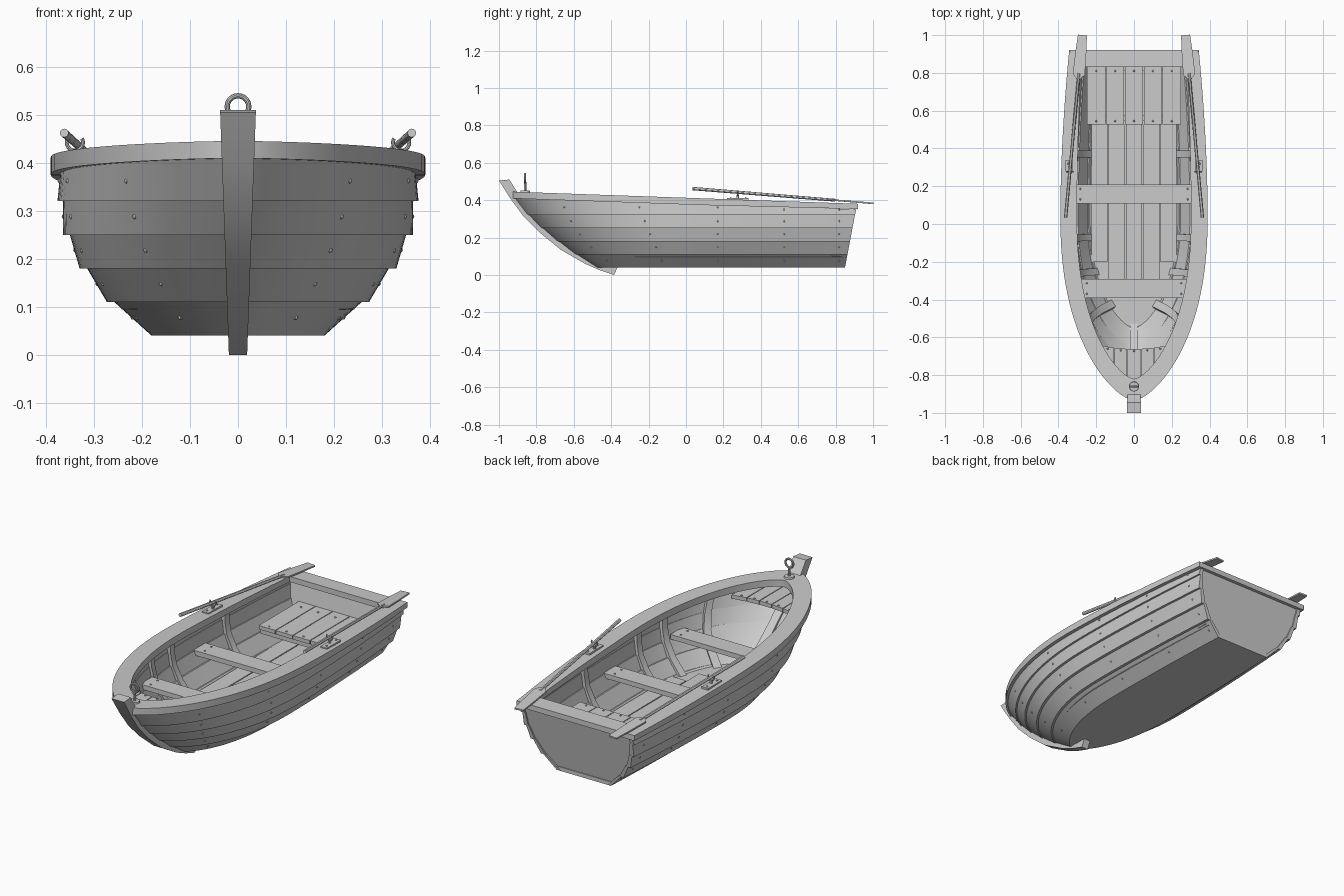
import bpy, bmesh, math
from mathutils import Vector, Matrix

if "Cube" in bpy.data.objects:
    bpy.data.objects.remove(bpy.data.objects["Cube"])

YM = 0.05  # widest station
SEAM_Z = [0.04, 0.11, 0.18, 0.25, 0.32, 0.42]
SEAM_W = [0.178, 0.267, 0.323, 0.358, 0.370, 0.37]
Q = 0.66   # bow fullness


def sheer(y): return 0.445 - 0.035 * (y + 0.92)
def bow(z): return -0.415 - 1.7 * z + 1.09 * z * z
def stern(z): return 0.85 + 0.19 * (z - 0.04)


def width(z):
    for i in range(5):
        if z <= SEAM_Z[i + 1] or i == 4:
            t = (z - SEAM_Z[i]) / (SEAM_Z[i + 1] - SEAM_Z[i])
            return SEAM_W[i] + t * (SEAM_W[i + 1] - SEAM_W[i])


def half(y, w, b, e, s=0.88):
    if y < YM:
        u = min(1, (YM - y) / (YM - b))
        return w * (1 - u ** 2.3) ** Q
    return w * (1 - (1 - s) * ((y - YM) / (e - YM)) ** 1.8)


def y_at(x, w, b):
    return YM - (YM - b) * (1 - (min(abs(x) / w, 1)) ** (1 / Q)) ** (1 / 2.3)


def mesh(name, verts, faces):
    me = bpy.data.meshes.new(name)
    me.from_pydata([tuple(v) for v in verts], [], faces)
    bm = bmesh.new()
    bm.from_mesh(me)
    bmesh.ops.recalc_face_normals(bm, faces=bm.faces)
    bm.to_mesh(me)
    bm.free()
    ob = bpy.data.objects.new(name, me)
    bpy.context.collection.objects.link(ob)
    return ob


def loft(name, rings):
    n, m = len(rings[0]), len(rings)
    faces = [(i * n + j, i * n + (j + 1) % n, (i + 1) * n + (j + 1) % n, (i + 1) * n + j)
             for i in range(m - 1) for j in range(n)]
    faces += [tuple(range(n))[::-1], tuple(range((m - 1) * n, m * n))]
    return mesh(name, [v for r in rings for v in r], faces)


def prism(name, pts, lo, hi):
    lo = lo if callable(lo) else (lambda y, c=lo: c)
    hi = hi if callable(hi) else (lambda y, c=hi: c)
    return loft(name, [[(x, y, lo(y)) for x, y in pts], [(x, y, hi(y)) for x, y in pts]])


def box(name, x0, x1, y0, y1, z0, z1):
    return prism(name, [(x0, y0), (x1, y0), (x1, y1), (x0, y1)], z0, z1)


def edge(w, b, e, z, s=0.88):
    # one horizontal line round the boat: right stern, bow, left stern
    ys = [e + (YM - e) * i / 10 for i in range(10)]
    ys += [YM - (YM - b) * math.sin(math.pi / 2 * i / 28) for i in range(29)]
    right = [(half(y, w, b, e, s), y, z(y) if callable(z) else z) for y in ys]
    right[-1] = (0, b, right[-1][2])
    return right + [(-x, y, zz) for x, y, zz in right[-2::-1]]


# overlapping hull planks
W_LOW = [0.180, 0.273, 0.330, 0.364, 0.376]
W_TOP = [0.261, 0.316, 0.351, 0.365, 0.370]
for k in range(5):
    z0, z1 = SEAM_Z[k], SEAM_Z[k + 1] + 0.003
    zt = (lambda y: sheer(y) - 0.03) if k == 4 else z1
    zr = 0.41 if k == 4 else z1
    zs = 0.36 if k == 4 else z1
    lap = 0.006 if k else 0  # lower edge stands proud at the bow too
    args = [(W_LOW[k], bow(z0) - lap, stern(z0), z0), (W_TOP[k], bow(zr), stern(zs), zt),
            (W_TOP[k] - 0.02, bow(zr) + 0.03, stern(zs), zt),
            (W_LOW[k] - 0.028, bow(z0) + 0.035, stern(z0), z0)]
    loft(f"hull_plank_{k + 1}", list(zip(*[edge(*a) for a in args])))

# flat bottom and transom
prism("hull_bottom", [p[:2] for p in edge(0.178, bow(0.04), 0.85, 0)], 0.04, 0.06)
outline = [(0.88 * width(z) - 0.008, z) for z in [0.041, 0.11, 0.18, 0.25, 0.32, 0.36]]
outline += [(-x, z) for x, z in outline[::-1]]
loft("transom", [[(x, stern(z) - d, z) for x, z in outline] for d in (0.028, 0.008)])

# gunwale and stern cap
outer = (0.39, -0.935, 0.92)
inner = (0.302, -0.82, 0.83)
thick = lambda y: sheer(y) - (0.036 if y < 0.1 else 0.036 - 0.01 * (y - 0.1))
loft("gunwale", list(zip(edge(*outer, thick), edge(*outer, sheer),
                         edge(*inner, sheer, 0.93), edge(*inner, thick, 0.93))))
prism("stern_cap", [(-0.343, 0.92), (0.343, 0.92), (0.281, 0.83), (-0.281, 0.83)], thick, sheer)

# stem post
front = [(-1, .505), (-.94, .41), (-.87, .315), (-.78, .225), (-.67, .135), (-.54, .06), (-.46, .025), (-.385, 0)]
back = [(-.945, .51), (-.9, .44), (-.81, .32), (-.72, .23), (-.61, .15), (-.49, .08), (-.42, .045), (-.365, .042)]
rings = []
for (ya, za), (yb, zb) in zip(front, back):
    h = 0.019 + 0.018 * za / 0.5
    rings.append([(-h, ya, za), (h, ya, za), (h, yb, zb), (-h, yb, zb)])
loft("stem_post", rings)
loft("inner_stem", [[(sx * 0.022, bow(z) + d, z) for sx, d in ((-1, .02), (1, .02), (1, .055), (-1, .055))]
                    for z in (0.09, 0.12, 0.18, 0.25, 0.32, 0.37)])

# ribs
for i, (y, tilt) in enumerate([(0.37, 0), (-0.07, -0.01), (-0.25, -0.02), (-0.43, -0.13)]):
    turn = 0.02 if tilt < -0.1 else 0
    for side in (-1, 1):
        rings = []
        for z in (0.085, 0.11, 0.18, 0.25, 0.32, 0.385):
            yc = y + tilt * (z - 0.085) / 0.3
            w = width(z) - 0.02
            ring = []
            for dy, dx in ((-0.018, 0.004), (0.018, 0.004), (0.018, -0.02), (-0.018, -0.02)):
                x = max(0.004, half(yc + dy, w, bow(z) + 0.03, stern(z)) + dx)
                ring.append((side * x, yc + dy + (turn if dx < 0 else 0), z))
            rings.append(ring)
        loft(f"rib_{i + 1}_{'left' if side < 0 else 'right'}", rings)

# floor, seats and decks
FZ = 0.108
prism("floor", [p[:2] for p in edge(0.243, bow(FZ) + 0.034, 0.84, 0)], FZ - 0.014, FZ - 0.002)
for i, x in enumerate((-0.182, -0.091, 0, 0.091, 0.182)):
    end = (-0.2, -0.3, -0.34)[min(i, 4 - i)]
    box(f"floorboard_{i + 1}", x - 0.043, x + 0.043, end, 0.83, FZ - 0.006, FZ + 0.006)
SZ = 0.25  # stern seat height
for i in range(5):
    x = (i - 2) * 0.1
    h = 0.048
    box(f"stern_seat_board_{i + 1}", x - h, x + h, 0.527, 0.86, SZ - 0.02, SZ)
box("stern_seat_beam", -0.25, 0.25, 0.545, 0.575, SZ - 0.05, SZ - 0.02)
box("stern_seat_ledge", -0.25, 0.25, 0.81, 0.86, SZ - 0.05, SZ - 0.02)
MZ, BZ, DZ = 0.257, 0.28, 0.385
box("middle_seat", -0.335, 0.335, 0.108, 0.208, MZ - 0.025, MZ)
box("bow_seat", -0.296, 0.296, -0.392, -0.292, BZ - 0.025, BZ)
xs = [-0.185, -0.105, -0.036, 0.036, 0.105, 0.185]
for i in range(5):
    a, c = xs[i] + 0.002, xs[i + 1] - 0.002
    steps = [a + (c - a) * t / 6 for t in range(7)]
    pts = [(x, min(y_at(x, 0.355, -0.885), -0.66)) for x in steps]
    fy = lambda x: -0.662 + 0.6 * x * x
    prism(f"bow_deck_board_{i + 1}", pts + [(c, fy(c)), (a, fy(a))], DZ - 0.02, DZ)

# rivets, gathered in one mesh
spots = []
for k in range(5):
    z = (SEAM_Z[k] + SEAM_Z[k + 1]) / 2 + (0.003 if k < 4 else -0.008)
    w, b = (W_LOW[k] + W_TOP[k]) / 2 - 0.001, bow(z)
    xb = (0.12, 0.16, 0.192, 0.215, 0.232)[k]
    for s in (-1, 1):
        spots.append((s * xb, y_at(xb, w, b), z))
        for y in (0.82, 0.525, 0.17, -0.13 - 0.03 * k):
            spots.append((s * half(y, w, b, stern(z)), y, z - (0.012 if k == 4 and y > 0.5 else 0)))
for s in (-1, 1):
    spots += [(s * 0.285, y, MZ) for y in (0.13, 0.186)]
    spots += [(s * 0.25, y, BZ) for y in (-0.37, -0.314)]
spots += [(x * 0.1, y, SZ) for x in range(-2, 3) for y in (0.545, 0.81)]
spots += [(x, -0.672 + 0.6 * x * x, DZ) for x in (-0.14, -0.07, 0, 0.07, 0.14)]
spots += [(s * 0.348, y, 0.411) for s in (-1, 1) for y in (0.24, 0.32)]
bm = bmesh.new()
for p in spots:
    bmesh.ops.create_uvsphere(bm, u_segments=8, v_segments=6, radius=0.005, matrix=Matrix.Translation(p))
me = bpy.data.meshes.new("rivets")
bm.to_mesh(me)
bm.free()
bpy.context.collection.objects.link(bpy.data.objects.new("rivets", me))


def rod(name, a, b, r0, r1=None, n=12):
    a, b = Vector(a), Vector(b)
    q = (b - a).to_track_quat('Z', 'Y')
    r1 = r1 or r0
    return loft(name, [[p + q @ Vector((r * math.cos(t * math.tau / n), r * math.sin(t * math.tau / n), 0))
                        for t in range(n)] for p, r in ((a, r0), (b, r1))])


# mooring ring at the bow
rod("ring_base", (0, -0.86, 0.438), (0, -0.86, 0.451), 0.027, 0.024, 20)
rod("ring_stalk", (0, -0.86, 0.448), (0, -0.86, 0.497), 0.006)
bpy.ops.mesh.primitive_torus_add(location=(0, -0.86, 0.517), rotation=(math.pi / 2, 0, 0), major_radius=0.0225,
                                 minor_radius=0.0055, major_segments=28, minor_segments=10)
bpy.context.object.name = "mooring_ring"

# oars and oarlocks
for s, tag in ((-1, "left"), (1, "right")):
    a, b = Vector((s * 0.362, 0.035, 0.462)), Vector((s * 0.273, 1.0, 0.383))
    rod(f"oar_shaft_{tag}", a, a.lerp(b, 0.79), 0.009, 0.0075)
    d = (b - a).normalized()
    n = d.cross(Vector((0, 0, 1))).normalized()
    up = n.cross(d)
    rings = []
    for t, h in ((0.76, 0.01), (0.785, 0.032), (0.9, 0.029), (1.0, 0.024)):
        c = a.lerp(b, t)
        rings.append([c + n * i * h + up * j * 0.004 for i, j in ((-1, -1), (1, -1), (1, 1), (-1, 1))])
    loft(f"oar_blade_{tag}", rings)
    box(f"oarlock_plate_{tag}", s * 0.345 - 0.019, s * 0.345 + 0.019, 0.22, 0.335, 0.398, 0.411)
    c = a.lerp(b, 0.25)
    rod(f"oarlock_pin_{tag}", (c.x, c.y, 0.405), (c.x, c.y, c.z - 0.014), 0.007)
    arc = [math.radians(150 + 240 * i / 16) for i in range(17)]
    loft(f"oarlock_{tag}", [[(c.x + (0.017 + 0.004 * math.cos(q)) * math.cos(t), c.y + 0.004 * math.sin(q),
                              c.z + (0.017 + 0.004 * math.cos(q)) * math.sin(t))
                             for q in [math.tau * j / 8 for j in range(8)]] for t in arc])

# smooth shading with sharp edges
bpy.ops.object.select_all(action='SELECT')
bpy.context.view_layer.objects.active = bpy.context.selected_objects[0]
bpy.ops.object.shade_smooth_by_angle(angle=math.radians(30))
